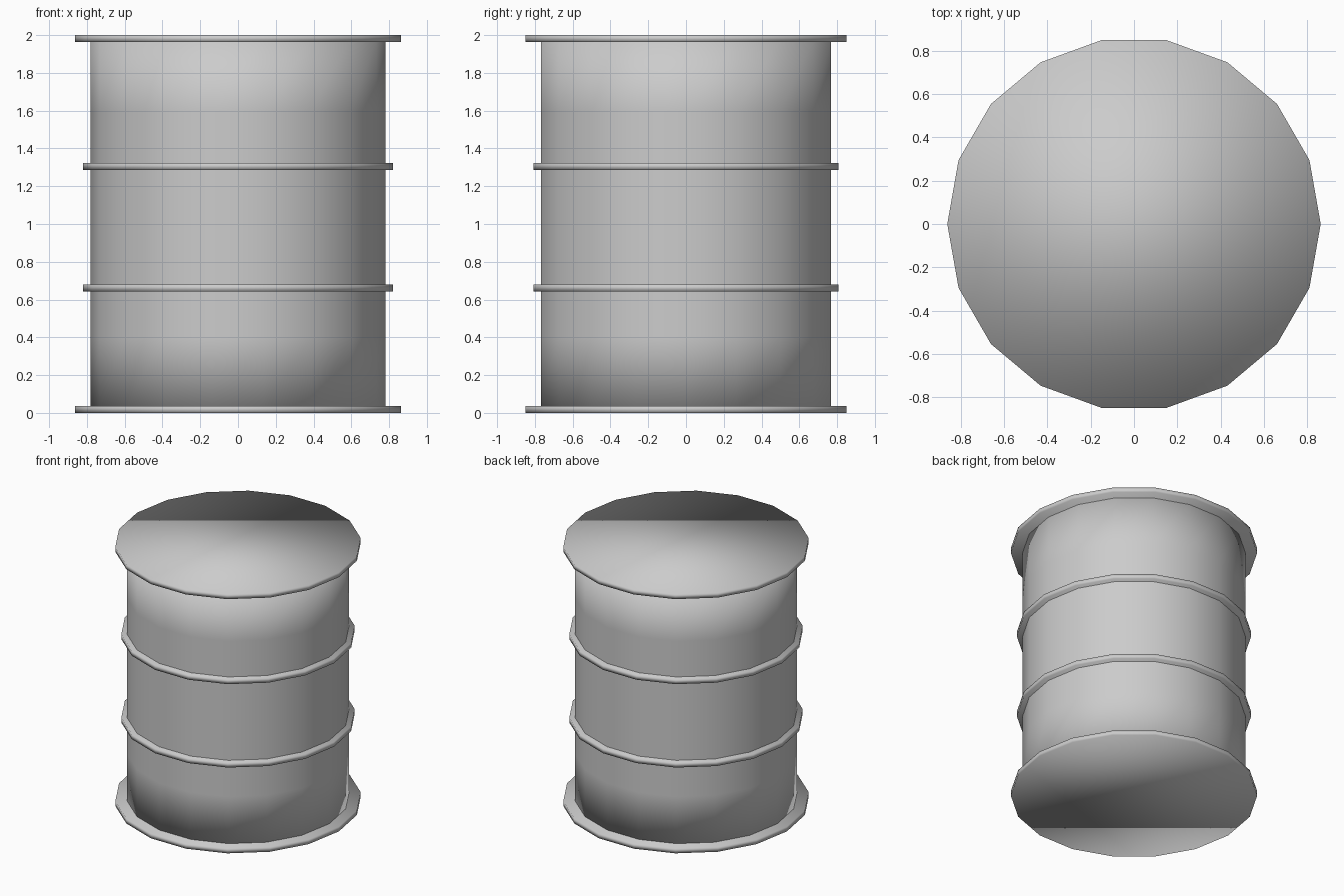
import bpy
import bmesh
from math import cos, sin, tau

SIDES = 18

cube = bpy.data.objects.get("Cube")
if cube:
    bpy.data.objects.remove(cube, do_unlink=True)

# Plain grey metal
grey = bpy.data.materials.new("grey_metal")
color = (0.6, 0.6, 0.6, 1)
grey.diffuse_color = color
grey.use_nodes = True
grey.node_tree.nodes["Principled BSDF"].inputs["Base Color"].default_value = color


def drum_part(name, radius, levels):
    """Closed, smooth-shaded cylinder with an edge loop at each height."""
    bm = bmesh.new()
    loops = [[bm.verts.new((radius * cos(tau * i / SIDES),
                            radius * sin(tau * i / SIDES), z))
              for i in range(SIDES)] for z in levels]
    for low, high in zip(loops, loops[1:]):
        for i in range(SIDES):
            j = (i + 1) % SIDES
            bm.faces.new((low[i], low[j], high[j], high[i]))
    bm.faces.new(loops[0][::-1])
    bm.faces.new(loops[-1])
    for face in bm.faces:
        face.smooth = True
    mesh = bpy.data.meshes.new(name)
    bm.to_mesh(mesh)
    bm.free()
    mesh.materials.append(grey)
    obj = bpy.data.objects.new(name, mesh)
    bpy.context.collection.objects.link(obj)
    return obj


# Barrel wall
drum_part("barrel_body", 0.78, (0.02, 0.4, 1.6, 1.98))

# End plates
drum_part("bottom_plate", 0.862, (0, 0.037))
drum_part("top_plate", 0.862, (1.963, 2))

# Reinforcing hoops
drum_part("lower_hoop", 0.82, (0.643, 0.68))
drum_part("upper_hoop", 0.82, (1.287, 1.324))
